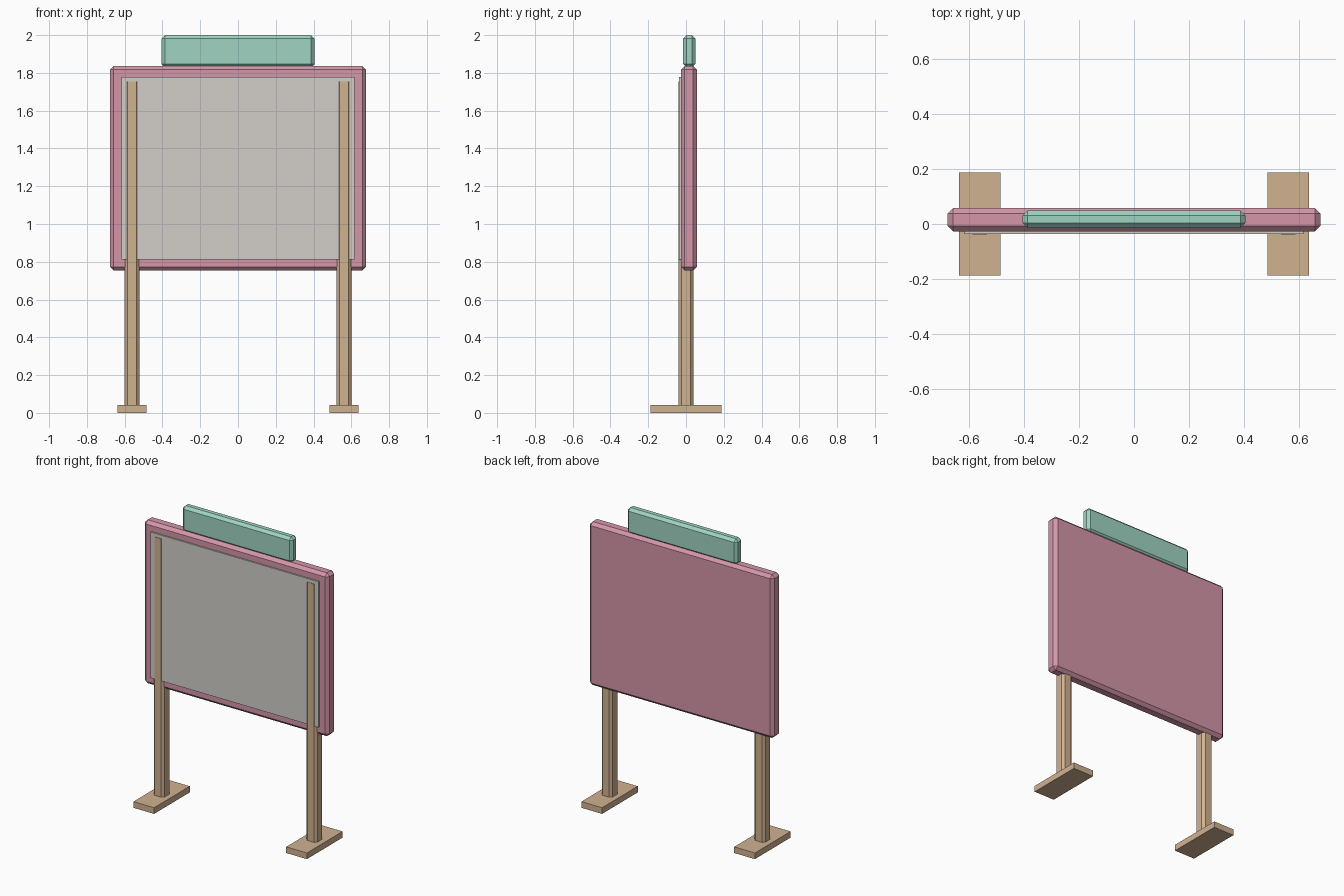
import bpy
import bmesh

cube = bpy.data.objects.get("Cube")
if cube:
    bpy.data.objects.remove(cube, do_unlink=True)


def material(name, rgb):
    linear = [((c / 255 + 0.055) / 1.055) ** 2.4 for c in rgb] + [1]
    mat = bpy.data.materials.new(name)
    mat.use_nodes = True
    mat.diffuse_color = linear
    mat.node_tree.nodes["Principled BSDF"].inputs["Base Color"].default_value = linear
    return mat


def block(name, mat, low, high, bevel=0, upright_only=False):
    """Box between two corners, with optional flat chamfers."""
    bm = bmesh.new()
    bmesh.ops.create_cube(bm, size=1)
    for v in bm.verts:
        for i in range(3):
            v.co[i] = low[i] if v.co[i] < 0 else high[i]
    if bevel:
        edges = [e for e in bm.edges if not upright_only
                 or abs(e.verts[0].co.z - e.verts[1].co.z) > 0.1]
        bmesh.ops.bevel(bm, geom=edges, offset=bevel, segments=1,
                        affect='EDGES', profile=0.5)
    mesh = bpy.data.meshes.new(name)
    bm.to_mesh(mesh)
    bm.free()
    mesh.materials.append(mat)
    obj = bpy.data.objects.new(name, mesh)
    bpy.context.collection.objects.link(obj)
    return obj


wood = material("light wood", (208, 178, 145))
pink = material("dusty pink", (212, 150, 168))
mint = material("mint green", (160, 212, 194))
grey = material("warm grey", (210, 206, 200))

# Framed board, front panel and header sign
block("board", pink, (-0.678, -0.027, 0.753), (0.678, 0.058, 1.837), 0.02)
block("front_panel", grey, (-0.617, -0.037, 0.811), (0.617, 0, 1.778))
block("header_sign", mint, (-0.405, -0.015, 1.829), (0.405, 0.049, 2), 0.018)

# Chamfered posts standing on flat feet
for side, x in (("left", 0.561), ("right", -0.561)):
    block(side + "_post", wood, (x - 0.04, -0.04, 0.02), (x + 0.04, 0.04, 1.755),
          0.016, upright_only=True)
    block(side + "_foot", wood, (x - 0.076, -0.187, 0), (x + 0.076, 0.187, 0.041))
